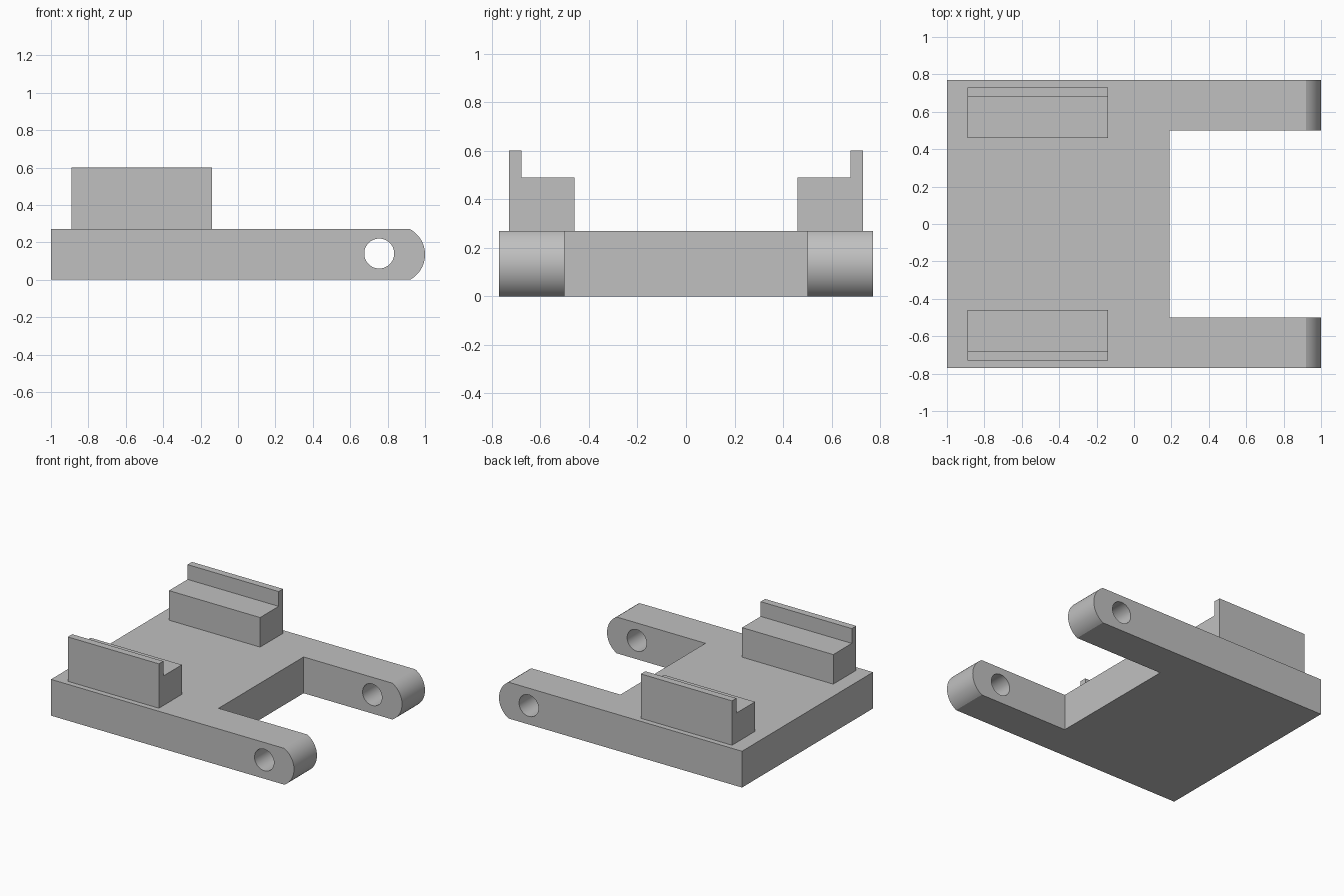
import bpy, bmesh, math

cube = bpy.data.objects.get("Cube")
if cube:
    bpy.data.objects.remove(cube, do_unlink=True)

grey = bpy.data.materials.new("plain grey")
grey.use_nodes = True
GREY = (0.53, 0.53, 0.53, 1)
grey.diffuse_color = GREY
grey.node_tree.nodes["Principled BSDF"].inputs["Base Color"].default_value = GREY

HEIGHT, HALF_WIDTH = 0.27, 0.77


def extrude_profile(name, profile, y0, y1):
    """Solid made by sweeping an x-z outline from y0 to y1."""
    bm = bmesh.new()
    face = bm.faces.new([bm.verts.new((x, y0, z)) for x, z in profile])
    swept = bmesh.ops.extrude_face_region(bm, geom=[face])["geom"]
    verts = [v for v in swept if isinstance(v, bmesh.types.BMVert)]
    bmesh.ops.translate(bm, verts=verts, vec=(0, y1 - y0, 0))
    bmesh.ops.recalc_face_normals(bm, faces=bm.faces)
    mesh = bpy.data.meshes.new(name)
    bm.to_mesh(mesh)
    bm.free()
    obj = bpy.data.objects.new(name, mesh)
    bpy.context.collection.objects.link(obj)
    mesh.materials.append(grey)
    return obj


def box_outline(x0, x1, z0, z1):
    return [(x0, z0), (x1, z0), (x1, z1), (x0, z1)]


def arc(cx, cz, r, start, end, steps):
    angles = [start + (end - start) * i / steps for i in range(steps + 1)]
    return [(cx + r * math.cos(a), cz + r * math.sin(a)) for a in angles]


def activate(obj):
    bpy.ops.object.select_all(action='DESELECT')
    obj.select_set(True)
    bpy.context.view_layer.objects.active = obj


def cut(target, cutter):
    cutter.hide_render = True
    mod = target.modifiers.new("cut", 'BOOLEAN')
    mod.operation, mod.solver, mod.object = 'DIFFERENCE', 'EXACT', cutter
    activate(target)
    bpy.ops.object.modifier_apply(modifier=mod.name)
    bpy.data.objects.remove(cutter, do_unlink=True)


# Forked base with shallow rounded arm tips
mid, tip_r = HEIGHT / 2, 0.154
half = math.asin(mid / tip_r)
outline = [(-1, HEIGHT), (-1, 0)] + arc(1 - tip_r, mid, tip_r, -half, half, 28)
base = extrude_profile("forked_base", outline, -HALF_WIDTH, HALF_WIDTH)

# Gap between the arms, then the pivot hole through both
cut(base, extrude_profile("gap_cutter", box_outline(0.19, 1.2, -0.1, 0.4), -0.5, 0.5))
hole = arc(0.755, 0.14, 0.08, 0, math.tau, 48)[:-1]
cut(base, extrude_profile("hole_cutter", hole, -1, 1))
activate(base)
bpy.ops.object.shade_smooth_by_angle(angle=math.radians(20))

# Stepped rail blocks, with the tall lip on the outer side
for side, label in ((1, "back"), (-1, "front")):
    section = [(0.46, HEIGHT), (0.73, HEIGHT), (0.73, 0.6),
               (0.678, 0.6), (0.678, 0.49), (0.46, 0.49)]
    bm = bmesh.new()
    face = bm.faces.new([bm.verts.new((-0.89, side * y, z)) for y, z in section])
    swept = bmesh.ops.extrude_face_region(bm, geom=[face])["geom"]
    verts = [v for v in swept if isinstance(v, bmesh.types.BMVert)]
    bmesh.ops.translate(bm, verts=verts, vec=(0.75, 0, 0))
    bmesh.ops.recalc_face_normals(bm, faces=bm.faces)
    mesh = bpy.data.meshes.new(label + "_rail_block")
    bm.to_mesh(mesh)
    bm.free()
    mesh.materials.append(grey)
    bpy.context.collection.objects.link(bpy.data.objects.new(mesh.name, mesh))
